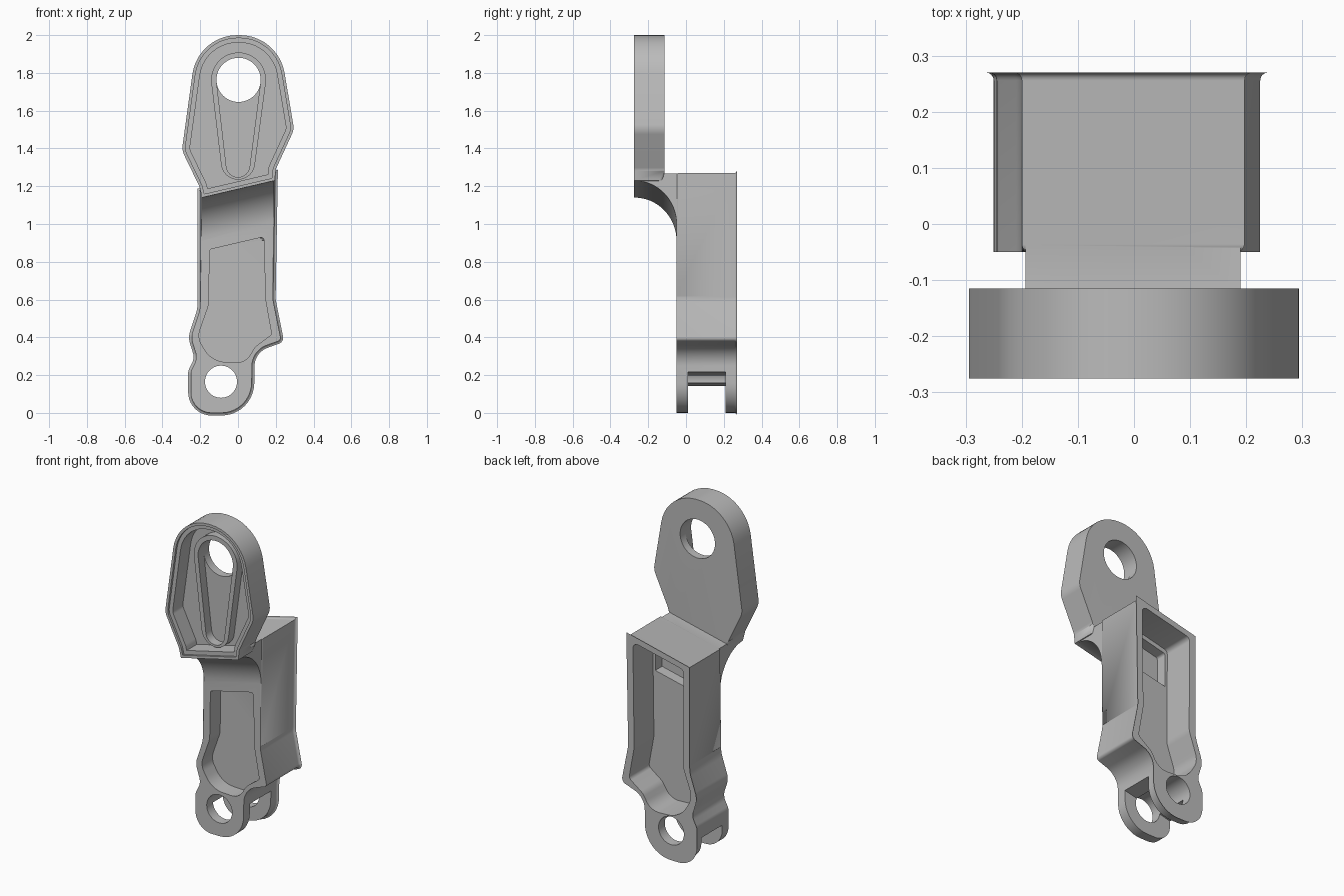
import bpy, bmesh, math
from mathutils import Vector, Matrix
from mathutils.geometry import convex_hull_2d

cube = bpy.data.objects.get("Cube")
if cube:
    bpy.data.objects.remove(cube, do_unlink=True)

GREY = (0.5, 0.5, 0.5, 1)
metal = bpy.data.materials.new("plain grey")
metal.use_nodes = True
metal.diffuse_color = GREY
metal.node_tree.nodes["Principled BSDF"].inputs["Base Color"].default_value = GREY

SLOPE = 0.234  # sideways tilt shared by the top, arm and ledges


def rounded(corners, steps=10):
    """Counter-clockwise polygon from (x, z, radius) corners, each filleted."""
    out, n = [], len(corners)
    for i, (x, z, r) in enumerate(corners):
        p = Vector((x, z))
        a = Vector(corners[i - 1][:2]) - p
        b = Vector(corners[(i + 1) % n][:2]) - p
        half = a.angle(b) / 2
        if r == 0 or half > 1.55:
            out.append(p)
            continue
        t = min(r / math.tan(half), a.length / 2, b.length / 2)
        c = p + (a.normalized() + b.normalized()).normalized() * (t / math.cos(half))
        start = p + a.normalized() * t - c
        turn = math.pi - 2 * half
        if a.x * b.y - a.y * b.x > 0:
            turn = -turn
        for k in range(steps + 1):
            out.append(c + Matrix.Rotation(turn * k / steps, 2) @ start)
    return [p for i, p in enumerate(out) if (p - out[i - 1]).length > 1e-4]


def inset(pts, d):
    """Move a counter-clockwise outline inwards by d."""
    out = []
    for i, p in enumerate(pts):
        e = (p - pts[i - 1]).normalized()
        f = (pts[(i + 1) % len(pts)] - p).normalized()
        m = (Vector((-e.y, e.x)) + Vector((-f.y, f.x))).normalized()
        out.append(p + m * d / max(0.4, m.dot(Vector((-e.y, e.x)))))
    return out


def circle(x, z, r, n=48):
    return [Vector((x + r * math.cos(math.tau * k / n), z + r * math.sin(math.tau * k / n)))
            for k in range(n)]


def hull(a, b):
    pts = a + b
    return [pts[i] for i in convex_hull_2d(pts)]


def finish(name, bm):
    bmesh.ops.recalc_face_normals(bm, faces=bm.faces)
    me = bpy.data.meshes.new(name)
    bm.to_mesh(me)
    bm.free()
    me.materials.append(metal)
    ob = bpy.data.objects.new(name, me)
    bpy.context.collection.objects.link(ob)
    return ob


def prism(name, pts, y0, y1, front=0, back=0):
    """Extrude an xz outline along y, with optional rounded front and back rims."""
    bm = bmesh.new()
    lo = [bm.verts.new((p.x, y0, p.y)) for p in pts]
    hi = [bm.verts.new((p.x, y1, p.y)) for p in pts]
    bm.faces.new(lo)
    bm.faces.new(hi[::-1])
    for i in range(len(pts)):
        bm.faces.new((lo[i - 1], lo[i], hi[i], hi[i - 1]))
    for y, width in ((y0, front), (y1, back)):
        if width:
            rim = [e for e in bm.edges if all(abs(v.co.y - y) < 1e-5 for v in e.verts)]
            bmesh.ops.bevel(bm, geom=rim, offset=width, segments=4, profile=0.5,
                            affect='EDGES', clamp_overlap=False)
    return finish(name, bm)


def boolean(target, other, op='DIFFERENCE'):
    mod = target.modifiers.new("join", 'BOOLEAN')
    mod.operation, mod.solver, mod.object = op, 'EXACT', other
    bpy.context.view_layer.objects.active = target
    bpy.ops.object.modifier_apply(modifier=mod.name)
    bpy.data.objects.remove(other, do_unlink=True)


# Main body with the lower lug
body_outline = rounded([
    (0.197, 1.27, 0), (-0.2, 1.176, 0), (-0.2, 0.55, 0.2), (-0.25, 0.4, 0.1),
    (-0.215, 0.29, 0.08), (-0.25, 0.22, 0.06), (-0.25, 0, 0.16), (0.07, 0, 0.16),
    (0.075, 0.33, 0.15), (0.228, 0.385, 0.02), (0.185, 0.6, 0.15)])
link = prism("link_body", body_outline, -0.05, 0.27, 0.014, 0.014)

# Curved arm carrying the upper plate forward
profile = [(-0.272 + 0.222 * math.sin(a), 0.955 + 0.23 * math.cos(a))
           for a in (math.pi / 2 * k / 16 for k in range(17))]
profile += [(0.05, 0.955), (0.05, 1.2225), (-0.272, 1.2225)]
bm = bmesh.new()
ends = [[bm.verts.new((x, y, z + SLOPE * x)) for y, z in profile] for x in (-0.193, 0.19)]
for ring in ends:
    bm.faces.new(ring)
for i in range(len(profile)):
    bm.faces.new((ends[0][i - 1], ends[0][i], ends[1][i], ends[1][i - 1]))
boolean(link, finish("arm", bm), 'UNION')

# Upper plate
plate_outline = rounded([
    (0.213, 2, 0.24), (-0.213, 2, 0.24), (-0.297, 1.39, 0.09), (-0.205, 1.2, 0.05),
    (-0.19, 1.14, 0), (0.195, 1.23, 0), (0.2, 1.29, 0.05), (0.297, 1.5, 0.09)])
boolean(link, prism("plate", plate_outline, -0.275, -0.115, 0, 0.028), 'UNION')

# Stepped recess in the plate front
boolean(link, prism("rim_step", inset(plate_outline, 0.016), -0.3, -0.262))
boolean(link, prism("recess", inset(plate_outline, 0.04), -0.3, -0.165))

# Front and back pockets share their lower outline
lower = [(-0.155, 0.57, 0.12), (-0.215, 0.4, 0.09), (-0.14, 0.272, 0.14),
         (0.04, 0.265, 0.12), (0.09, 0.35, 0.1), (0.178, 0.415, 0.015), (0.145, 0.6, 0.12)]
front_pocket = rounded([(0.137, 0.932, 0.015), (-0.15, 0.865, 0.015)] + lower)
back_pocket = inset(rounded([(0.153, 1.222, 0.015), (-0.158, 1.15, 0.015)] + lower), -0.014)
boolean(link, prism("front_pocket", front_pocket, -0.1, 0.05, 0, 0.012))
boolean(link, prism("back_pocket", back_pocket, 0.08, 0.3, 0.014, 0))
upper_pocket = rounded([(0.15, 1.21, 0.015), (-0.155, 1.138, 0.015),
                        (-0.155, 0.93, 0), (0.15, 1.0, 0)])
boolean(link, prism("upper_pocket", upper_pocket, 0.015, 0.1))

# Fork slot, pin hole and upper hole
slot = [Vector(p) for p in ((0.3, 0.27), (-0.3, 0.13), (-0.3, -0.1), (0.3, -0.1))]
boolean(link, prism("fork_slot", slot, 0.01, 0.21))
boolean(link, prism("pin_hole", circle(-0.09, 0.165, 0.085), -0.2, 0.4))
hub_hole = circle(0.003, 1.763, 0.117)
boolean(link, prism("hub_hole", hub_hole, -0.4, 0))

# Raised U-shaped rib around the upper hole
rib = prism("hub_rib", hull(circle(0.003, 1.763, 0.145), circle(0, 1.325, 0.09)), -0.22, -0.16)
boolean(rib, prism("rib_slot", hull(hub_hole, circle(0, 1.31, 0.062)), -0.4, 0))

for ob in (link, rib):
    bpy.ops.object.select_all(action='DESELECT')
    ob.select_set(True)
    bpy.context.view_layer.objects.active = ob
    bpy.ops.object.shade_smooth_by_angle(angle=math.radians(32))
